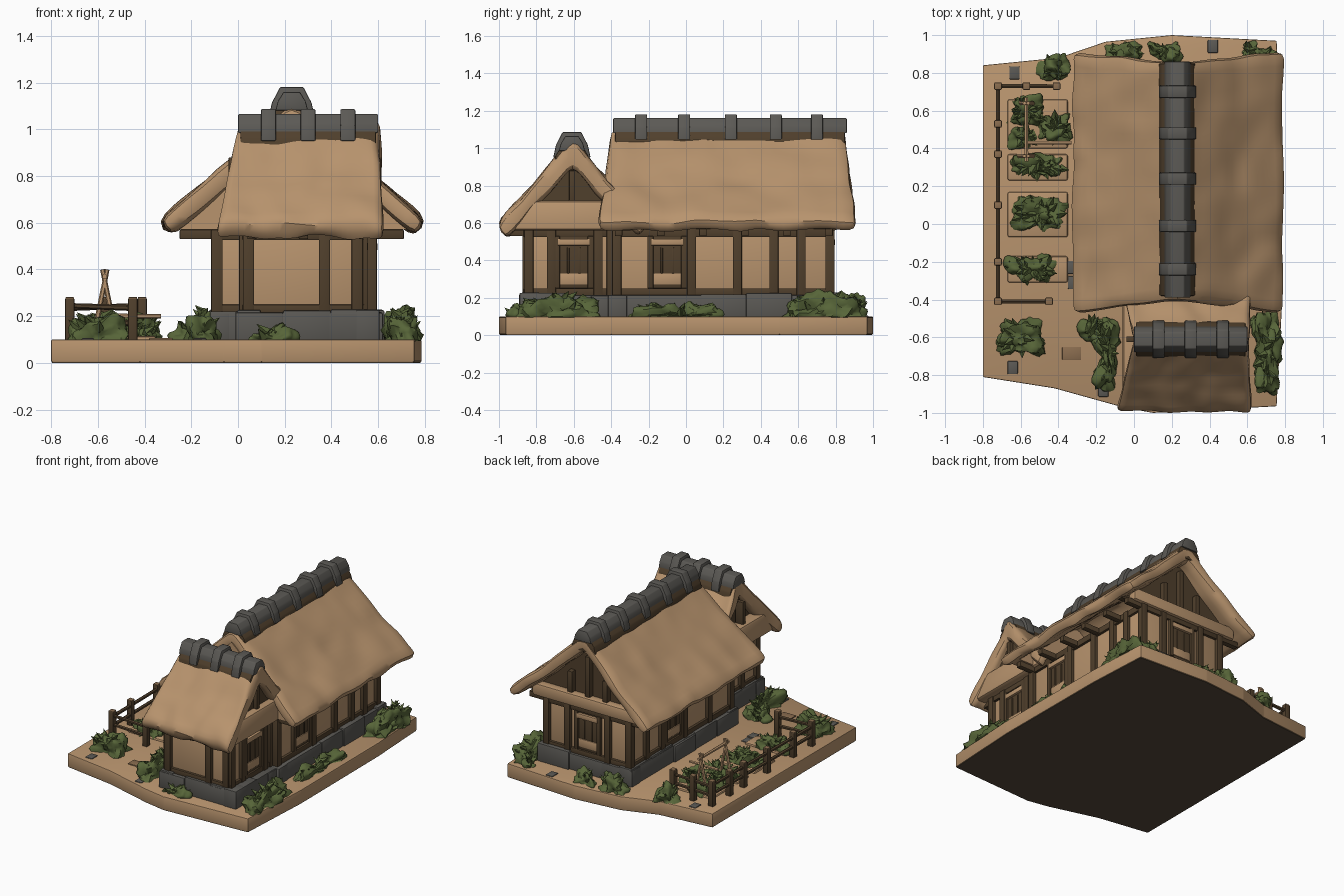
import bpy, bmesh, math, random
from mathutils import Vector, Matrix, noise

random.seed(4)
if "Cube" in bpy.data.objects:
    bpy.data.objects.remove(bpy.data.objects["Cube"], do_unlink=True)


def material(name, rgb):
    m = bpy.data.materials.new(name)
    m.use_nodes = True
    m.diffuse_color = (*rgb, 1)
    m.node_tree.nodes["Principled BSDF"].inputs["Base Color"].default_value = (*rgb, 1)
    return m


TAN = material("straw tan", (0.48, 0.295, 0.155))
WOOD = material("dark wood", (0.08, 0.05, 0.025))
STONE = material("grey stone", (0.105, 0.1, 0.09))
LEAF = material("leaf green", (0.095, 0.13, 0.04))
SOIL = material("brown soil", (0.26, 0.155, 0.08))
UNDER = material("dark earth", (0.09, 0.066, 0.042))


def finish(name, bm, mat, bevel=0, angle=35):
    bmesh.ops.recalc_face_normals(bm, faces=bm.faces)
    if bevel:
        bmesh.ops.bevel(bm, geom=bm.edges[:], offset=bevel, segments=2, affect='EDGES', profile=0.5)
    mesh = bpy.data.meshes.new(name)
    bm.to_mesh(mesh)
    bm.free()
    for p in mesh.polygons:
        p.use_smooth = True
    mesh.set_sharp_from_angle(angle=math.radians(angle))
    mesh.materials.append(mat)
    ob = bpy.data.objects.new(name, mesh)
    bpy.context.scene.collection.objects.link(ob)
    return ob


def box(name, x, y, z, mat, bevel=0.006):
    """Box from (low, high) pairs."""
    bm = bmesh.new()
    bmesh.ops.create_cube(bm, size=1)
    for v in bm.verts:
        v.co = [sum(r) / 2 + c * (r[1] - r[0]) for r, c in zip((x, y, z), v.co)]
    return finish(name, bm, mat, bevel)


def prism(name, pts, axis, a, b, mat, bevel=0):
    """Extrude a 2D profile along x, y or z from a to b."""
    place = {'x': lambda p, w: (w, *p), 'y': lambda p, w: (p[0], w, p[1]), 'z': lambda p, w: (*p, w)}[axis]
    bm = bmesh.new()
    face = bm.faces.new([bm.verts.new(place(p, a)) for p in pts])
    new = bmesh.ops.extrude_face_region(bm, geom=[face])['geom']
    shift = Vector(place((0, 0), b - a))
    bmesh.ops.translate(bm, vec=shift, verts=[g for g in new if isinstance(g, bmesh.types.BMVert)])
    return finish(name, bm, mat, bevel)


def pole(name, a, b, r, mat=WOOD):
    a, b = Vector(a), Vector(b)
    bm = bmesh.new()
    m = Matrix.Translation((a + b) / 2) @ (b - a).to_track_quat('Z', 'Y').to_matrix().to_4x4()
    bmesh.ops.create_cone(bm, cap_ends=True, segments=6, radius1=r, radius2=r * 0.85, depth=(b - a).length, matrix=m)
    return finish(name, bm, mat)


def thatch(name, axis, centre, half, top, eave, depth, ridge_ends, eave_ends):
    """Thick lumpy gable roof whose ridge runs along the axis."""
    bm, across, along, rings = bmesh.new(), 9, 18, []
    for j in range(along + 1):
        t, ring = j / along, []
        for under in (0, 1):
            for i in range(-across, across + 1):
                s = i / across
                k = abs(s)
                lo, hi = [r + (e - r) * k for r, e in zip(ridge_ends, eave_ends)]
                u = centre + s * (half - under * 0.05)
                w = lo + (hi - lo) * t
                z = top - (top - eave) * k - 0.015 * math.sin(k * math.pi) - under * depth * (1 - 0.5 * k)
                co = Vector((w, u, z) if axis == 'x' else (u, w, z))
                n = noise.noise(co * 6)
                co += Vector((n * 0.018, n * 0.018, noise.noise(co * 9) * (0.016 + 0.02 * k)))
                ring.append(bm.verts.new(co))
        m = 2 * across + 1
        rings.append(ring[:m] + ring[m:][::-1])
    n = len(rings[0])
    for a, b in zip(rings, rings[1:]):
        for i in range(n):
            bm.faces.new((a[i], a[(i + 1) % n], b[(i + 1) % n], b[i]))
    for ring in (rings[0], rings[-1]):
        for i in range(n // 2 - 1):
            bm.faces.new((ring[i], ring[i + 1], ring[n - 2 - i], ring[n - 1 - i]))
    ob = finish(name, bm, TAN, angle=80)
    ob.modifiers.new("soften", 'SUBSURF').levels = 1
    return ob


def ridge(name, axis, c, z, ends, bands):
    """Ridge capping with binding bands; profile is across the axis."""
    def cap(part, w, low, high, a, b, mat):
        pts = [(-w, low), (w, low), (w * 0.85, (low + high) / 2), (w * 0.5, high), (-w * 0.5, high),
               (-w * 0.85, (low + high) / 2)]
        prism(name + part, [(c + u, z + h) for u, h in pts], axis, a, b, mat, 0.006)
    cap("_bed", 0.1, -0.08, 0.03, ends[0] + 0.01, ends[1] - 0.01, WOOD)
    cap("_cap", 0.07, -0.005, 0.075, *ends, STONE)
    for b in bands:
        cap("_band", 0.1, -0.04, 0.096, b - 0.032, b + 0.032, STONE)


def wall(name, axis, at, side, span, posts, windows=()):
    """Timber framing on one wall; side is the outward sign."""
    def plate(part, lo, hi, z, out, mat):
        d = sorted((at - side * 0.02, at + side * out))
        x, y = ((lo, hi), d) if axis == 'x' else (d, (lo, hi))
        box(name + part, x, y, z, mat, 0.004)
    plate("_sill", *span, (0.21, 0.25), 0.018, WOOD)
    plate("_top_beam", *span, (0.525, 0.57), 0.018, WOOD)
    for p in posts:
        plate("_post", p - 0.024, p + 0.024, (0.2, 0.57), 0.025, WOOD)
    for c in windows:
        plate("_window", c - 0.1, c + 0.1, (0.25, 0.53), 0.008, WOOD)
        for s in (-1, 1):
            plate("_window_jamb", c + s * 0.09 - 0.016, c + s * 0.09 + 0.016, (0.25, 0.53), 0.022, WOOD)
            plate("_lattice", c + s * 0.03 - 0.006, c + s * 0.03 + 0.006, (0.33, 0.47), 0.014, WOOD)
        plate("_window_hood", c - 0.085, c + 0.085, (0.48, 0.515), 0.026, TAN)
        plate("_window_ledge", c - 0.075, c + 0.075, (0.27, 0.33), 0.014, TAN)


def bush(name, x, y, rx, ry, height, leaves):
    """Boxy dome with a lumpy surface and pointed leaf tips."""
    bm = bmesh.new()
    for v in bmesh.ops.create_icosphere(bm, subdivisions=4, radius=1)['verts']:
        p = v.co.copy()
        p.xy *= (abs(p.x) ** 4 + abs(p.y) ** 4 + 0.001) ** -0.25 * p.xy.length * 0.95
        co = Vector((x + p.x * rx, y + p.y * ry, 0.1 + max(p.z, -0.05) * height))
        k = noise.noise(co * 13) + 0.6 * noise.noise(co * 31) - 0.1
        v.co = co + Vector((p.x, p.y, max(p.z, 0) * 1.2)) * k * 0.05
        v.co.z = max(v.co.z, 0.09)
    for i in range(leaves):
        a, d = random.uniform(0, 6.28), random.uniform(0.3, 0.95)
        c = Vector((x + math.cos(a) * rx * d, y + math.sin(a) * ry * d, 0.1 + height * (1.05 - 0.6 * d * d)))
        out = Vector((math.cos(a), math.sin(a), 0.8)).to_track_quat('Z', 'Y').to_matrix().to_4x4()
        bmesh.ops.create_cone(bm, segments=4, radius1=0.022, radius2=0, depth=0.06, matrix=Matrix.Translation(c) @ out)
    finish(name, bm, LEAF, angle=50)


# Ground slab with dark underside, garden beds and stepping stones
outline = [(-0.8, -0.81), (-0.42, -0.87), (-0.06, -0.97), (0.1, -1), (0.755, -0.965), (0.785, -0.4), (0.78, 0.5),
           (0.755, 0.97), (0.2, 1), (-0.15, 0.965), (-0.4, 0.88), (-0.8, 0.84)]
prism("ground", outline, 'z', 0.003, 0.1, TAN, 0.006)
prism("ground_underside", [(x * 0.995, y * 0.995) for x, y in outline], 'z', 0, 0.006, UNDER)
for y, w in ((0.53, 0.13), (0.3, 0.07), (0.05, 0.12), (-0.24, 0.07)):
    box("garden_bed", (-0.67, -0.35), (y - w, y + w), (0.09, 0.115), TAN, 0.012)
for x, y in ((-0.32, -0.31), (-0.33, -0.23), (-0.63, 0.8), (-0.64, -0.76), (-0.16, -0.88), (0.42, 0.94)):
    box("stepping_stone", (x - 0.03, x + 0.025), (y - 0.035, y + 0.035), (0.09, 0.106), STONE)
box("planter_pit", (-0.38, -0.28), (-0.72, -0.65), (0.09, 0.107), SOIL, 0.003)

# Stone footing in uneven blocks
for x0, x1, y0, y1 in ((-0.13, 0.62, -0.41, 0.81), (-0.01, 0.6, -0.89, -0.4)):
    box("footing", (x0 + 0.005, x1 - 0.005), (y0 + 0.005, y1 - 0.005), (0.09, 0.215), STONE)
    n = round((y1 - y0) / 0.24)
    for i in range(n):
        step = (y1 - y0) / n
        for x in (x0, x1 - 0.1):
            o = random.uniform(-0.01, 0.01)
            box("footing_block", (x + o, x + 0.1 + o), (y0 + i * step, y0 + (i + 1) * step), (0.09, 0.22 + o), STONE)
    for i in range(3):
        step = (x1 - x0) / 3
        for y in (y0, y1 - 0.1):
            o = random.uniform(-0.01, 0.01)
            box("footing_block", (x0 + i * step, x0 + (i + 1) * step), (y + o, y + 0.1 + o), (0.09, 0.22 + o), STONE)

# Plaster walls and timber framing
box("main_walls", (-0.09, 0.57), (-0.37, 0.77), (0.2, 0.58), TAN)
box("wing_walls", (0.03, 0.53), (-0.85, -0.36), (0.2, 0.58), TAN)
main_y, main_x, wing_x, wing_y = (-0.38, 0.78), (-0.1, 0.58), (0.02, 0.54), (-0.86, -0.38)
wall("main_left_side", 'y', 0.57, 1, main_y, (-0.37, 0.03, 0.275, 0.47, 0.615, 0.77), (-0.1,))
wall("main_right_side", 'y', -0.09, -1, main_y, (-0.37, -0.12, 0.16, 0.42, 0.6, 0.77), (0.29,))
wall("main_back", 'x', 0.77, 1, main_x, (-0.09, 0.08, 0.4, 0.57), (0.24,))
wall("main_front", 'x', -0.37, -1, main_x, (-0.09, 0.57))
wall("wing_front", 'x', -0.85, -1, wing_x, (0.045, 0.37, 0.51))
wall("wing_left_side", 'y', 0.53, 1, wing_y, (-0.84, -0.72, -0.47, -0.4), (-0.6,))
wall("wing_right_side", 'y', 0.03, -1, wing_y, (-0.84, -0.66, -0.42))

# Eave rafters and gables
for i in range(6):
    y = -0.36 + i * 0.225
    box("main_rafter", (-0.25, 0.71), (y - 0.02, y + 0.02), (0.53, 0.57), WOOD, 0.004)
for x in (0.06, 0.28, 0.51):
    box("wing_rafter", (x - 0.02, x + 0.02), (-0.94, -0.4), (0.53, 0.57), WOOD, 0.004)
slope = [(-0.27, 0.57), (0.74, 0.57), (0.235, 1.03)]
prism("main_front_gable", slope, 'y', -0.41, -0.33, TAN)
prism("main_back_gable", slope, 'y', 0.71, 0.75, WOOD)
box("gable_beam", (-0.2, 0.67), (0.74, 0.81), (0.56, 0.65), TAN, 0.015)
for x, h in ((0.1, 0.8), (0.24, 0.94), (0.38, 0.8)):
    box("gable_strut", (x - 0.018, x + 0.018), (0.74, 0.79), (0.64, h), WOOD, 0.004)
for x0, x1, g in ((0.52, 0.61, 0.54), (-0.06, 0.04, 0.05)):
    prism("wing_gable", [(-0.92, 0.58), (-0.3, 0.58), (-0.61, 0.96)], 'x', g - 0.02, g + 0.02, WOOD)
    prism("wing_gable_skirt", [(-0.95, 0.56), (-0.28, 0.56), (-0.4, 0.72), (-0.82, 0.72)], 'x', x0, x1, TAN, 0.02)
    box("wing_gable_strut", (x0 + 0.02, x1 - 0.02), (-0.625, -0.595), (0.7, 0.88), WOOD, 0.004)

# Thatched roofs and ridges
thatch("main_roof", 'y', 0.235, 0.575, 1.125, 0.605, 0.12, (-0.4, 0.855), (-0.475, 0.915))
thatch("wing_roof", 'x', -0.61, 0.4, 1.06, 0.595, 0.15, (0, 0.605), (-0.1, 0.63))
ridge("main_ridge", 'y', 0.23, 1.085, (-0.39, 0.86), (-0.24, -0.01, 0.24, 0.48, 0.7))
ridge("wing_ridge", 'x', -0.61, 0.99, (0, 0.6), (0.13, 0.3, 0.47))

# Fence around the garden
corners = [(-0.45, -0.41), (-0.72, -0.41), (-0.72, 0.73), (-0.41, 0.73)]
for (ax, ay), (bx, by) in zip(corners, corners[1:]):
    for z in (0.17, 0.235):
        pole("fence_rail", (ax, ay, z), (bx, by, z + 0.01), 0.013)
for x, y in corners + [(-0.72, -0.2), (-0.72, 0.1), (-0.72, 0.37), (-0.72, 0.53), (-0.57, 0.73)]:
    box("fence_post", (x - 0.02, x + 0.02), (y - 0.02, y + 0.02), (0.09, 0.278), WOOD)
    box("fence_post_top", (x - 0.018, x + 0.018), (y - 0.018, y + 0.018), (0.274, 0.281), SOIL, 0.001)

# Bean frame
for y in (0.36, 0.64):
    for dx in (-0.05, 0.05):
        pole("frame_leg", (-0.57 + dx, y, 0.1), (-0.57 - dx * 0.2, y, 0.4), 0.012, TAN)
pole("frame_bar", (-0.57, 0.33, 0.37), (-0.57, 0.67, 0.37), 0.012, TAN)
pole("frame_side_bar", (-0.56, 0.43, 0.2), (-0.33, 0.43, 0.2), 0.011, TAN)

# Crops and shrubs: x, y, half widths, height
for x, y, rx, ry, h in ((-0.57, 0.6, 0.1, 0.08, 0.1), (-0.42, 0.51, 0.09, 0.08, 0.09), (-0.58, 0.46, 0.07, 0.06, 0.08),
                        (-0.51, 0.3, 0.16, 0.06, 0.07), (-0.5, 0.05, 0.15, 0.1, 0.07), (-0.54, -0.24, 0.14, 0.06, 0.07)):
    bush("crop", x, y, rx, ry, h, 22)
for x, y, rx, ry, h in ((-0.6, -0.6, 0.13, 0.095, 0.12), (-0.15, -0.68, 0.055, 0.2, 0.13), (-0.22, -0.55, 0.05, 0.06, 0.07),
                        (0.7, -0.68, 0.07, 0.23, 0.12), (0.69, -0.06, 0.05, 0.27, 0.06), (0.69, 0.74, 0.075, 0.22, 0.12),
                        (-0.43, 0.83, 0.075, 0.06, 0.1), (-0.05, 0.91, 0.1, 0.055, 0.1), (0.17, 0.91, 0.09, 0.05, 0.07),
                        (0.61, 0.92, 0.04, 0.04, 0.08), (0.14, -0.92, 0.1, 0.04, 0.05)):
    bush("shrub", x, y, rx, ry, h, 10)
